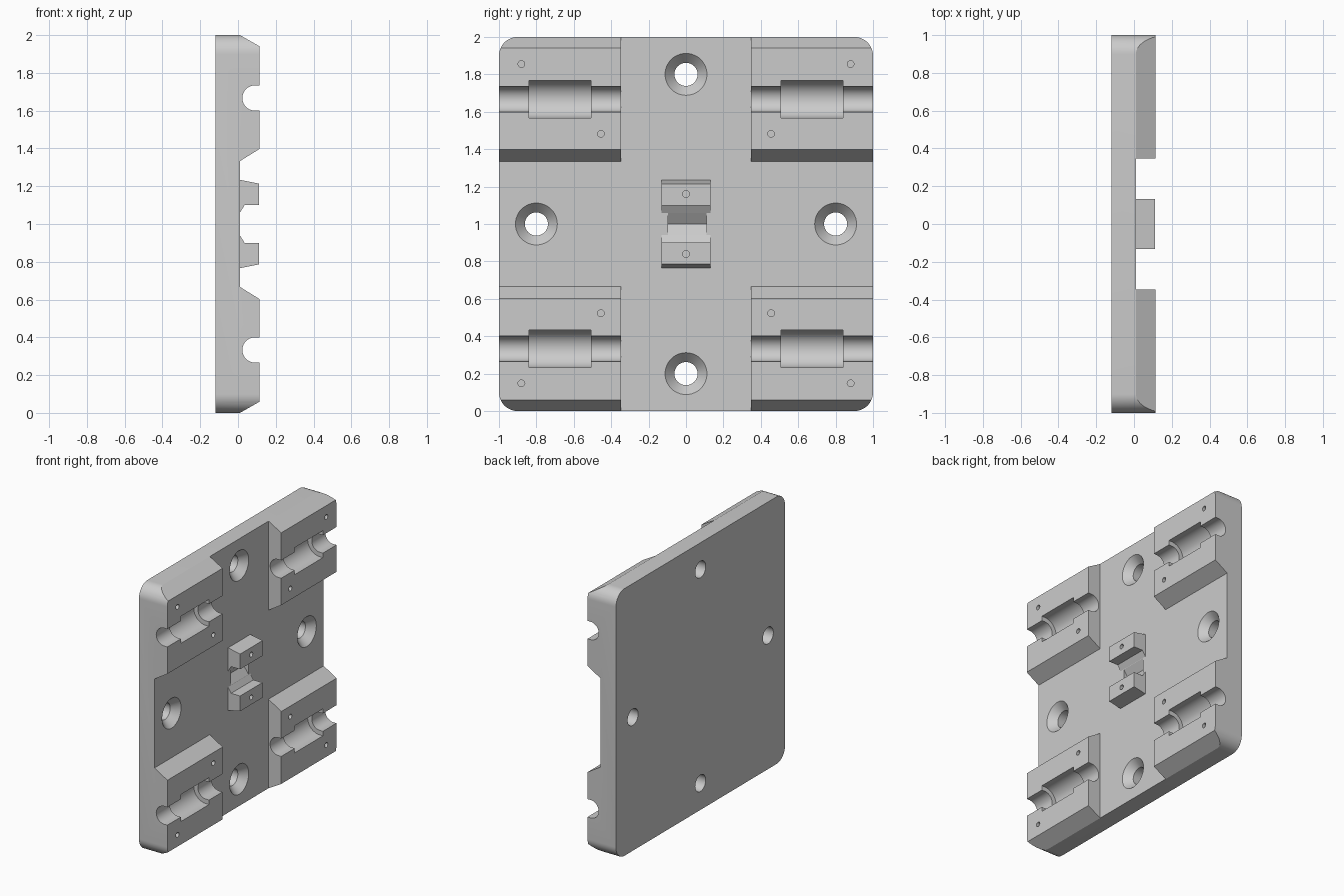
import bpy, bmesh, math

if "Cube" in bpy.data.objects:
    bpy.data.objects.remove(bpy.data.objects["Cube"])

grey = bpy.data.materials.new("grey")
grey.diffuse_color = (0.6, 0.6, 0.6, 1)
grey.use_nodes = True
grey.node_tree.nodes["Principled BSDF"].inputs["Base Color"].default_value = grey.diffuse_color


def make(name, rings):
    """Solid lofted through rings of 3D points with equal counts."""
    bm = bmesh.new()
    vs = [[bm.verts.new(p) for p in r] for r in rings]
    n = len(vs[0])
    bm.faces.new(vs[0])
    bm.faces.new(vs[-1])
    for a, b in zip(vs, vs[1:]):
        for i in range(n):
            j = (i + 1) % n
            bm.faces.new((a[i], a[j], b[j], b[i]))
    bmesh.ops.recalc_face_normals(bm, faces=bm.faces)
    me = bpy.data.meshes.new(name)
    bm.to_mesh(me)
    bm.free()
    me.materials.append(grey)
    ob = bpy.data.objects.new(name, me)
    bpy.context.collection.objects.link(ob)
    return ob


def prism(name, xz, y0, y1):
    """Profile in x, z extruded along y."""
    return make(name, [[(x, y, z) for x, z in xz] for y in (y0, y1)])


def turned(name, y, z, profile, n=48):
    """Rings of (x, radius) around an axis along x."""
    return make(name, [[(x, y + r * math.cos(2 * math.pi * i / n),
                         z + r * math.sin(2 * math.pi * i / n)) for i in range(n)]
                       for x, r in profile])


def combine(target, tool, op='DIFFERENCE'):
    m = target.modifiers.new("bool", 'BOOLEAN')
    m.object, m.operation, m.solver = tool, op, 'EXACT'
    bpy.context.view_layer.objects.active = target
    bpy.ops.object.modifier_apply(modifier=m.name)
    bpy.data.objects.remove(tool)


def flip(xz):
    """Mirror a profile about mid height."""
    return [(x, 2 - z) for x, z in xz]


# Rounded square slab at full thickness
R = 0.1
outline = []
for cy, cz, start in ((0.9, 1.9, 0), (-0.9, 1.9, 90), (-0.9, 0.1, 180), (0.9, 0.1, 270)):
    for k in range(13):
        a = math.radians(start + k * 7.5)
        outline.append((cy + R * math.cos(a), cz + R * math.sin(a)))
plate = make("mounting_plate", [[(x, y, z) for y, z in outline] for x in (-0.12, 0.115)])

# Bevelled top and bottom edges
wedge = [(-0.025, 2.02), (0.22, 1.88), (0.22, 2.1), (-0.025, 2.1)]
for prof in (wedge, flip(wedge)):
    combine(plate, prism("edge_cutter", prof, -1.1, 1.1))

# Cross-shaped recess leaving four corner blocks
combine(plate, prism("cross_cutter", [(0.01, 0.667), (0.22, 0.537), (0.22, 1.463),
                                      (0.01, 1.333)], -1.1, 1.1))
combine(plate, prism("upright_cutter", [(0.01, -0.1), (0.3, -0.1), (0.3, 2.1),
                                        (0.01, 2.1)], -0.347, 0.347))


# Round-bottomed channels with wider pockets
def channel(zc, r):
    arc = [(0.09 + r * math.cos(math.radians(a)), zc + r * math.sin(math.radians(a)))
           for a in range(90, 271, 6)]
    return [(0.2, zc + r)] + arc + [(0.2, zc - r)]


for zc in (0.333, 1.667):
    combine(plate, prism("channel_cutter", channel(zc, 0.067), -1.1, 1.1))
    for y0, y1 in ((-0.84, -0.507), (0.507, 0.84)):
        combine(plate, prism("pocket_cutter", channel(zc, 0.101), y0, y1))

# Countersunk screw holes
for y, z in ((0, 0.2), (0, 1.8), (-0.8, 1), (0.8, 1)):
    combine(plate, turned("screw_cutter", y, z,
                          [(-0.2, 0.062), (-0.045, 0.062), (0.01, 0.112), (0.05, 0.112)]))

# Central pair of clip blocks with a notch between them
clip = [(-0.02, 1.234), (0.01, 1.234), (0.11, 1.214), (0.11, 1.1),
        (0.035, 1.1), (0.01, 1.06), (-0.02, 1.066)]
for prof in (clip, flip(clip)):
    combine(plate, prism("clip_block", prof, -0.132, 0.132), 'UNION')
combine(plate, prism("notch_cutter", [(-0.03, 1), (0.011, 1.059), (0.011, 0.941)],
                     -0.095, 0.11))

# Small pin holes
pins = [(0, 1.16), (0, 0.84)]
for s in (-1, 1):
    pins += [(s * 0.88, 1.855), (s * 0.455, 1.482), (s * 0.455, 0.523), (s * 0.88, 0.148)]
for y, z in pins:
    combine(plate, turned("pin_cutter", y, z, [(0.0, 0.018), (0.2, 0.018)], 20))

bpy.ops.object.select_all(action='DESELECT')
plate.select_set(True)
bpy.context.view_layer.objects.active = plate
bpy.ops.object.shade_smooth_by_angle(angle=math.radians(25))
